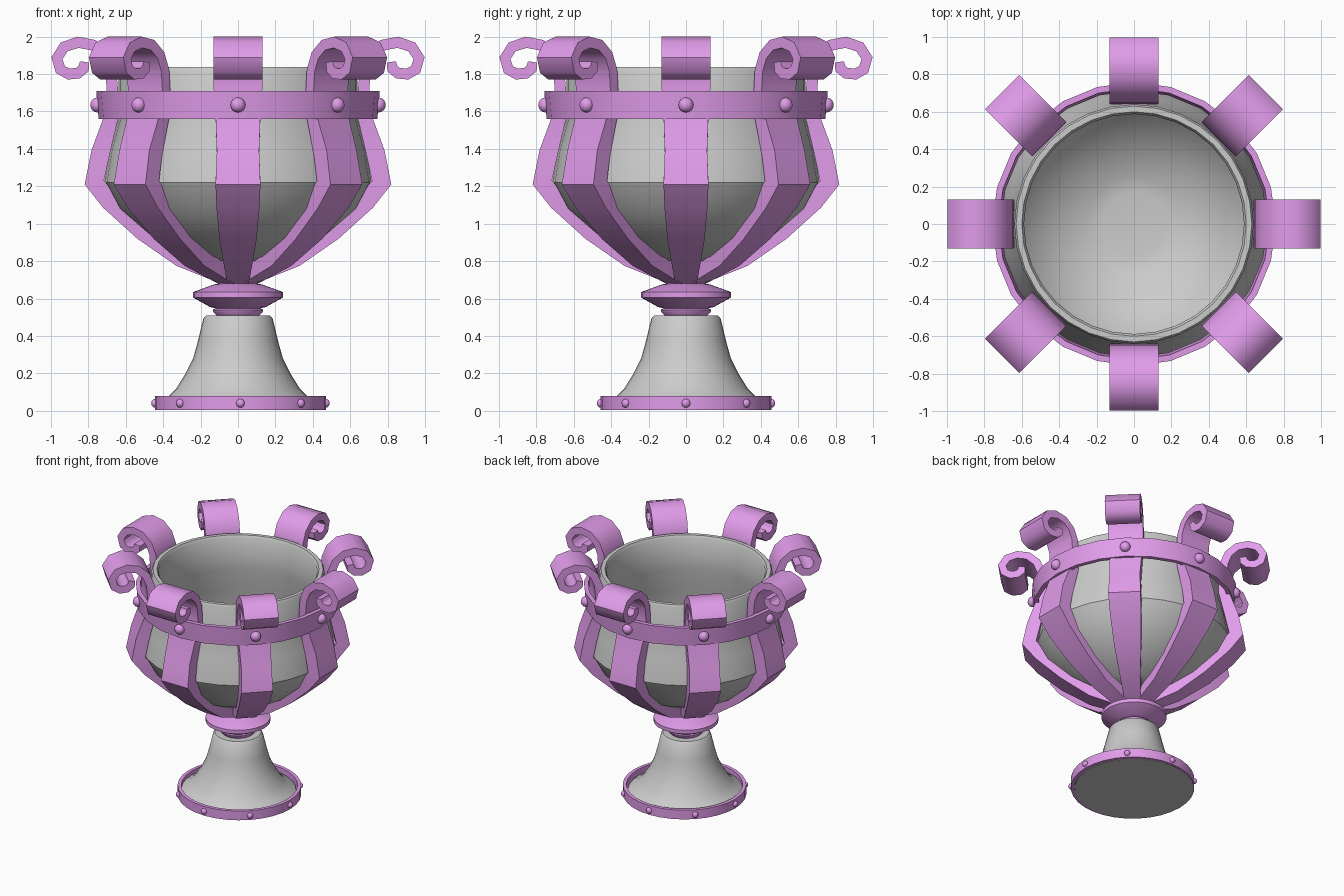
import bpy, bmesh, math
from mathutils import Vector, Matrix

if "Cube" in bpy.data.objects:
    bpy.data.objects.remove(bpy.data.objects["Cube"])

pink = bpy.data.materials.new("pink_metal")
pink.diffuse_color = (0.75, 0.33, 0.82, 1)
pink.use_nodes = True
pink.node_tree.nodes["Principled BSDF"].inputs["Base Color"].default_value = pink.diffuse_color


def finish(name, bm, mat=None, angle=35):
    bmesh.ops.recalc_face_normals(bm, faces=bm.faces)
    me = bpy.data.meshes.new(name)
    bm.to_mesh(me)
    bm.free()
    ob = bpy.data.objects.new(name, me)
    bpy.context.collection.objects.link(ob)
    if mat:
        me.materials.append(mat)
    bpy.ops.object.select_all(action='DESELECT')
    ob.select_set(True)
    bpy.context.view_layer.objects.active = ob
    bpy.ops.object.shade_smooth_by_angle(angle=math.radians(angle))
    return ob


def lathe(name, profile, sides, mat=None, closed=False, cx=0, angle=35):
    """Revolve an (r, z) profile; open profiles are capped at both ends."""
    bm = bmesh.new()
    rings = []
    for r, z in profile:
        rings.append([bm.verts.new((cx + r * math.cos(2 * math.pi * i / sides),
                                    r * math.sin(2 * math.pi * i / sides), z))
                      for i in range(sides)])
    pairs = list(zip(rings, rings[1:]))
    if closed:
        pairs.append((rings[-1], rings[0]))
    else:
        bm.faces.new(rings[0])
        bm.faces.new(rings[-1])
    for a, b in pairs:
        for i in range(sides):
            j = (i + 1) % sides
            bm.faces.new((a[i], a[j], b[j], b[i]))
    return finish(name, bm, mat, angle)


def rivets(name, radius, z, size, depth, cx=0):
    bm = bmesh.new()
    for k in range(8):
        m = (Matrix.Translation((cx, 0, z)) @ Matrix.Rotation(k * math.pi / 4, 4, 'Z')
             @ Matrix.Translation((radius, 0, 0)) @ Matrix.Diagonal((depth, size, size, 1)))
        bmesh.ops.create_uvsphere(bm, u_segments=12, v_segments=8, radius=1, matrix=m)
    finish(name, bm, pink, 60)


# Bowl with hollow inside
lathe("bowl", [(0.17, 0.80), (0.27, 0.825), (0.46, 0.925), (0.64, 1.08), (0.715, 1.22),
               (0.685, 1.40), (0.64, 1.56), (0.64, 1.82), (0.63, 1.838), (0.60, 1.838),
               (0.588, 1.82), (0.588, 1.56), (0.63, 1.38), (0.65, 1.22), (0.58, 1.10),
               (0.42, 0.97), (0.25, 0.88), (0.17, 0.87)], 32)

# Foot and its trim ring
lathe("foot", [(0.44, 0.003), (0.43, 0.04), (0.37, 0.08), (0.33, 0.12), (0.28, 0.20),
               (0.24, 0.28), (0.215, 0.37), (0.185, 0.495), (0.17, 0.51)], 32, angle=40)
lathe("foot_ring", [(0.457, 0.005), (0.457, 0.08), (0.43, 0.08), (0.43, 0.005)],
      32, pink, True, 0.013)
rivets("foot_rivets", 0.457, 0.04, 0.023, 0.02, 0.013)

# Collar between foot and bowl
lathe("collar", [(0.11, 0.505), (0.13, 0.525), (0.135, 0.54), (0.12, 0.548), (0.15, 0.555),
                 (0.24, 0.605), (0.24, 0.635), (0.13, 0.675), (0.07, 0.685)], 32, pink)

# Band round the upper bowl
lathe("band", [(0.745, 1.56), (0.758, 1.71), (0.725, 1.71), (0.712, 1.56)], 24, pink, True)
rivets("band_rivets", 0.752, 1.635, 0.04, 0.038)

# Ribs with scrolled tops: (radius, height, thickness, half width)
path = [(0.05, 0.70, .07, .055), (0.31, 0.81, .08, .075), (0.51, 0.955, .09, .10),
        (0.685, 1.12, .10, .115), (0.768, 1.22, .105, .12), (0.735, 1.38, .10, .113),
        (0.675, 1.58, .075, .12), (0.672, 1.72, .06, .13), (0.68, 1.82, .06, .13),
        (0.712, 1.90, .06, .13), (0.775, 1.955, .06, .13), (0.855, 1.97, .06, .13),
        (0.93, 1.945, .06, .13), (0.968, 1.885, .06, .13), (0.95, 1.825, .06, .13),
        (0.905, 1.80, .06, .13), (0.855, 1.805, .06, .13), (0.825, 1.83, .06, .13),
        (0.82, 1.865, .05, .13)]

for k in range(8):
    bm = bmesh.new()
    rings = []
    for i, (r, z, t, w) in enumerate(path):
        a, b = path[max(i - 1, 0)], path[min(i + 1, len(path) - 1)]
        d = Vector((b[0] - a[0], b[1] - a[1])).normalized() * t / 2
        rings.append([bm.verts.new((r + s * d.y, y * w, z - s * d.x))
                      for s, y in ((1, 1), (1, -1), (-1, -1), (-1, 1))])
    for a, b in zip(rings, rings[1:]):
        for i in range(4):
            j = (i + 1) % 4
            bm.faces.new((a[i], a[j], b[j], b[i]))
    bm.faces.new(rings[0])
    bm.faces.new(rings[-1])
    bmesh.ops.rotate(bm, verts=bm.verts, matrix=Matrix.Rotation(k * math.pi / 4, 3, 'Z'))
    finish(f"scroll_rib_{k + 1}", bm, pink, 45)
